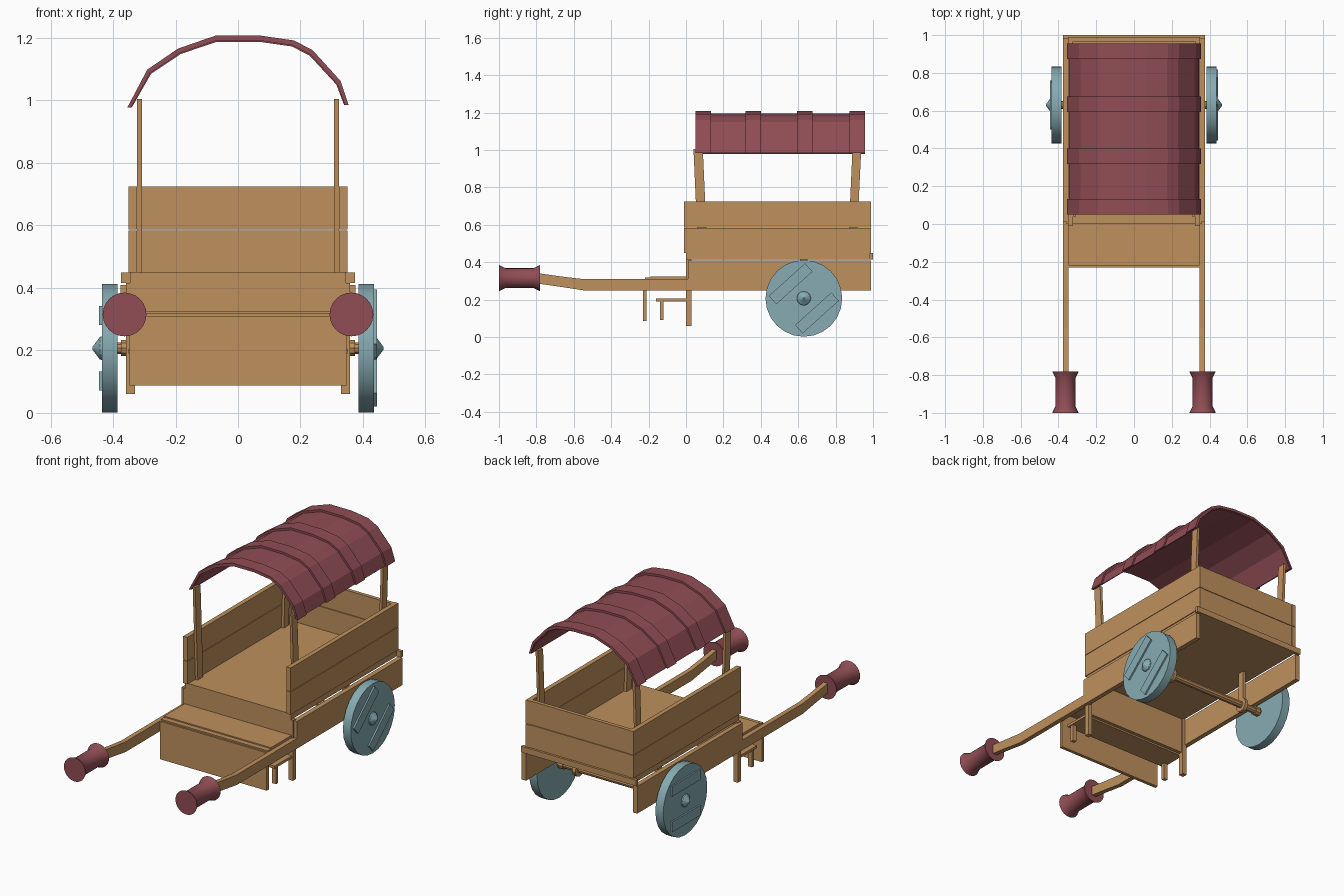
import bpy, bmesh, math
from mathutils import Matrix, Vector

if "Cube" in bpy.data.objects:
    bpy.data.objects.remove(bpy.data.objects["Cube"])


def material(name, rgb):
    m = bpy.data.materials.new(name)
    m.diffuse_color = (*rgb, 1)
    m.use_nodes = True
    m.node_tree.nodes["Principled BSDF"].inputs["Base Color"].default_value = m.diffuse_color
    return m


WOOD = material("wood", (0.52, 0.28, 0.11))
CLOTH = material("cloth", (0.28, 0.075, 0.09))
BLUE = material("painted_blue", (0.24, 0.41, 0.45))


def finish(name, bm, mat, smooth=False):
    bmesh.ops.recalc_face_normals(bm, faces=bm.faces)
    me = bpy.data.meshes.new(name)
    bm.to_mesh(me)
    bm.free()
    me.materials.append(mat)
    ob = bpy.data.objects.new(name, me)
    bpy.context.collection.objects.link(ob)
    if smooth:
        bpy.ops.object.select_all(action='DESELECT')
        ob.select_set(True)
        bpy.context.view_layer.objects.active = ob
        bpy.ops.object.shade_smooth_by_angle(angle=math.radians(30))
    return ob


def box(name, x, y, z, mat=WOOD):
    """Box from (min, max) ranges."""
    bm = bmesh.new()
    bmesh.ops.create_cube(bm, size=1)
    for v in bm.verts:
        v.co = Vector([(a + b) / 2 + c * (b - a) for (a, b), c in zip((x, y, z), v.co)])
    return finish(name, bm, mat)


def extrude(name, pts, axis, lo, hi, mat=WOOD):
    """Extrude a profile: (y, z) points along x, or (x, z) points along y."""
    bm = bmesh.new()
    verts = [bm.verts.new((lo, a, b) if axis == 'x' else (a, lo, b)) for a, b in pts]
    f = bm.faces.new(verts)
    r = bmesh.ops.extrude_face_region(bm, geom=[f])
    d = (hi - lo, 0, 0) if axis == 'x' else (0, hi - lo, 0)
    bmesh.ops.translate(bm, verts=[v for v in r['geom'] if isinstance(v, bmesh.types.BMVert)], vec=d)
    return finish(name, bm, mat)


def lathe(name, profile, axis, centre, mat, n=24):
    """Spin (radius, distance) points around x or y; closed by centre caps."""
    bm = bmesh.new()
    rings = []
    for r, d in profile:
        ring = []
        for i in range(n):
            t = 2 * math.pi * i / n
            p, q = r * math.cos(t), r * math.sin(t)
            ring.append(bm.verts.new((d, p, q) if axis == 'x' else (p, d, q)))
        rings.append(ring)
    for a, b in zip(rings, rings[1:]):
        for i in range(n):
            bm.faces.new((a[i], a[(i + 1) % n], b[(i + 1) % n], b[i]))
    bm.faces.new(rings[0])
    bm.faces.new(rings[-1])
    bmesh.ops.translate(bm, verts=bm.verts, vec=centre)
    return finish(name, bm, mat, True)


def xr(s, a, b):
    return tuple(sorted((s * a, s * b)))


# cargo floor, rear rail and front wall
box("floor", (-0.345, 0.345), (0, 0.985), (0.415, 0.45))
box("rear_rail", (-0.375, 0.375), (0.98, 1.0), (0.415, 0.45))
box("front_wall", (-0.345, 0.345), (0.0, 0.02), (0.2, 0.445))

# two planks per cargo wall
for k, (z0, z1) in enumerate(((0.45, 0.584), (0.587, 0.725))):
    box(f"back_plank_{k}", (-0.325, 0.325), (0.965, 0.987), (z0, z1))
    for s in (-1, 1):
        box(f"side_plank_{k}", xr(s, 0.323, 0.35), (-0.01, 0.99), (z0, z1))

# driver's footboard and step
box("seat_board", (-0.348, 0.348), (-0.19, 0.01), (0.31, 0.325))
box("seat_lip", (-0.348, 0.348), (-0.22, -0.19), (0.305, 0.318))
box("front_board", (-0.348, 0.348), (-0.23, -0.21), (0.087, 0.31))
box("step", (-0.35, 0.35), (-0.16, 0.0), (0.19, 0.205))

SHAFT = [(0.99, 0.25), (0.99, 0.41), (0.01, 0.41), (0.01, 0.31), (-0.55, 0.31),
         (-0.66, 0.323), (-0.80, 0.343), (-0.80, 0.287), (-0.66, 0.267), (-0.55, 0.25)]
HANDLE = [(0.07, -1.0), (0.068, -0.995), (0.053, -0.965), (0.053, -0.815), (0.068, -0.785), (0.07, -0.78)]
WHEEL_Y, WHEEL_Z = 0.63, 0.207

for s in (-1, 1):
    side = "right" if s > 0 else "left"
    # side rail running forward into the pull shaft
    extrude(f"{side}_shaft", SHAFT, 'x', s * 0.348, s * 0.376)
    lathe(f"{side}_handle", HANDLE, 'y', (s * 0.363, 0, 0.315), CLOTH)
    # stand leg and step post
    box(f"{side}_leg", xr(s, 0.33, 0.358), (0.0, 0.03), (0.06, 0.415))
    box(f"{side}_step_post", xr(s, 0.32, 0.345), (-0.14, -0.12), (0.09, 0.19))
    # leaning canopy posts
    extrude(f"{side}_front_post", [(0.065, 0.45), (0.115, 0.45), (0.09, 1.0), (0.04, 1.005)],
            'x', s * 0.307, s * 0.323)
    extrude(f"{side}_back_post", [(0.865, 0.45), (0.91, 0.45), (0.937, 1.005), (0.89, 1.0)],
            'x', s * 0.307, s * 0.323)
    # wheel, hub cap and raised battens
    c = (0, WHEEL_Y, WHEEL_Z)
    lathe(f"{side}_wheel", [(0.205, s * 0.385), (0.205, s * 0.436)], 'x', c, BLUE)
    lathe(f"{side}_hub", [(0.04, s * 0.43), (0.036, s * 0.442), (0.004, s * 0.466)], 'x', c, BLUE, 12)
    tilt = math.radians(42) if s > 0 else 0
    for d in (-1, 1):
        ob = box(f"{side}_wheel_batten", xr(s, 0.43, 0.445), (-0.13, 0.13),
                 (d * 0.105 - 0.03, d * 0.105 + 0.03), BLUE)
        ob.data.transform(Matrix.Translation(c) @ Matrix.Rotation(tilt, 4, 'X'))
    # axle collars and hangers
    lathe(f"{side}_collar", [(0.027, s * 0.345), (0.027, s * 0.375)], 'x', c, WOOD, 10)
    lathe(f"{side}_axle_ring", [(0.042, s * 0.25), (0.042, s * 0.27)], 'x', c, WOOD, 12)
    box(f"{side}_axle_hanger", xr(s, 0.25, 0.27), (0.61, 0.65), (0.22, 0.415))

lathe("axle", [(0.02, -0.39), (0.02, 0.39)], 'x', (0, WHEEL_Y, WHEEL_Z), WOOD, 10)

# arched canopy with raised bands
ARCH = [(-0.345, 0.978), (-0.283, 1.09), (-0.187, 1.155), (-0.07, 1.195), (0.07, 1.195),
        (0.175, 1.18), (0.233, 1.15), (0.32, 1.055), (0.345, 0.985)]


def arch(offset):
    """Arch points scaled about the canopy centre."""
    k = 1 + offset / 0.35
    return [(x * (1 + offset / 0.5), 0.985 + (z - 0.985) * k + offset * 0.35 * (z > 1)) for x, z in ARCH]


extrude("canopy", arch(0) + arch(-0.008)[::-1], 'y', 0.055, 0.95, CLOTH)
for y0 in (0.05, 0.318, 0.593, 0.873):
    extrude("canopy_band", arch(0.013) + arch(-0.004)[::-1], 'y', y0, y0 + 0.083, CLOTH)
